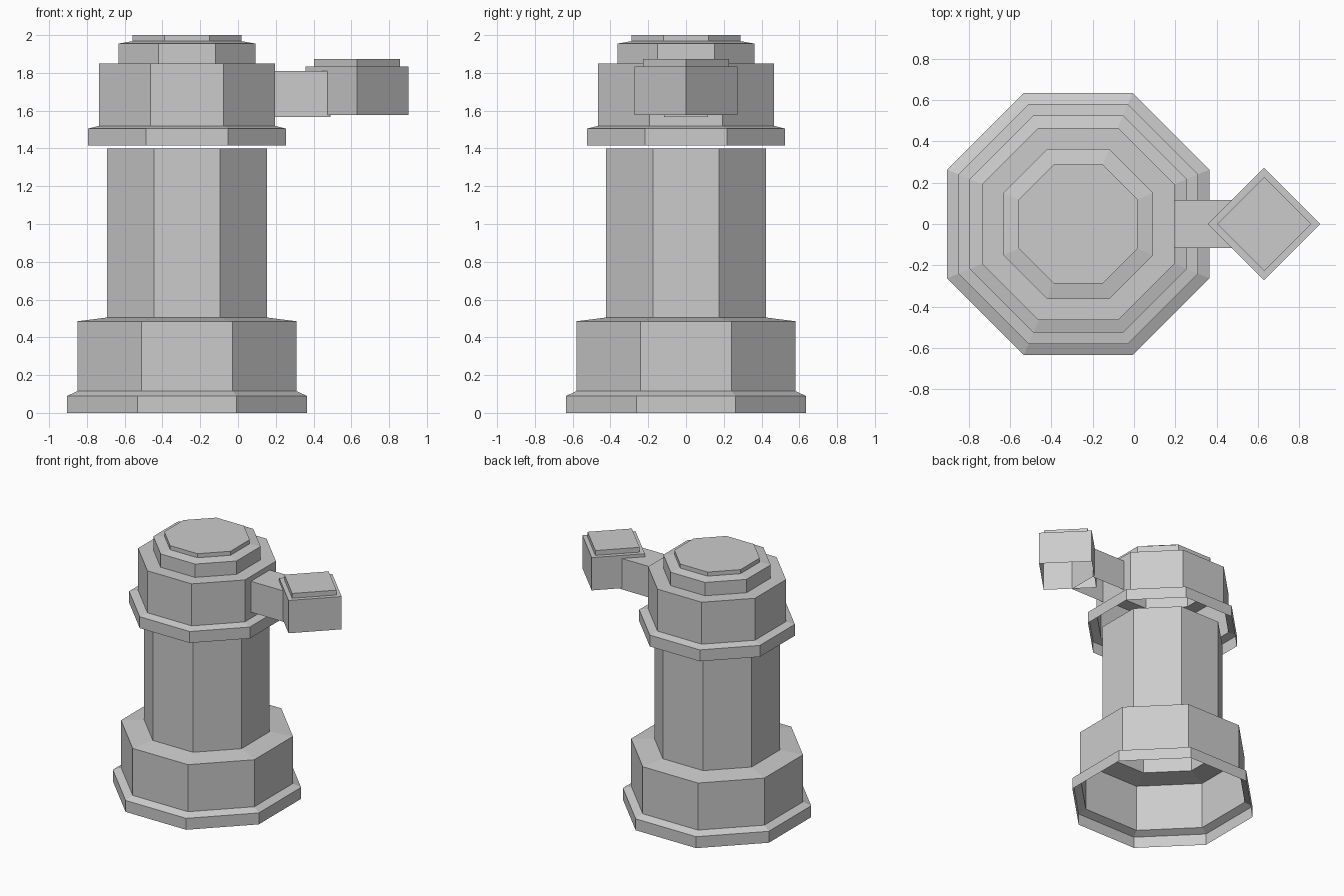
import bpy, bmesh, math
from mathutils import Vector

if "Cube" in bpy.data.objects:
    bpy.data.objects.remove(bpy.data.objects["Cube"], do_unlink=True)

GREY = (0.6, 0.6, 0.6, 1.0)
grey = bpy.data.materials.new("plain_grey")
grey.use_nodes = True
grey.diffuse_color = GREY
grey.node_tree.nodes["Principled BSDF"].inputs["Base Color"].default_value = GREY

BODY_X = -0.27
BOX_X = 0.63


def finish(name, bm):
    mesh = bpy.data.meshes.new(name)
    bm.to_mesh(mesh)
    bm.free()
    mesh.materials.append(grey)
    obj = bpy.data.objects.new(name, mesh)
    bpy.context.collection.objects.link(obj)
    return obj


def shell(name, x, sides, turn, profile, cap=False):
    """Faceted shell, open below, from (apothem, height) rings."""
    bm = bmesh.new()
    rings = []
    for apothem, z in profile:
        r = apothem / math.cos(math.pi / sides)
        angles = [turn + math.tau * i / sides for i in range(sides)]
        rings.append([bm.verts.new((x + r * math.cos(a), r * math.sin(a), z)) for a in angles])
    for low, high in zip(rings, rings[1:]):
        for i in range(sides):
            j = (i + 1) % sides
            bm.faces.new((low[i], low[j], high[j], high[i]))
    if cap:
        bm.faces.new(rings[-1])
    return finish(name, bm)


def open_box(name, low, high):
    """Box without its underside."""
    low, high = Vector(low), Vector(high)
    bm = bmesh.new()
    bmesh.ops.create_cube(bm, size=1)
    bmesh.ops.scale(bm, vec=high - low, verts=bm.verts)
    bmesh.ops.translate(bm, vec=(low + high) / 2, verts=bm.verts)
    bm.normal_update()
    under = [f for f in bm.faces if f.normal.z < -0.5]
    bmesh.ops.delete(bm, geom=under, context='FACES')
    return finish(name, bm)


EIGHTH = math.pi / 8

# Stepped base running into the column
shell("base_and_column", BODY_X, 8, EIGHTH,
      [(0.635, 0), (0.635, 0.09), (0.58, 0.115), (0.58, 0.485),
       (0.423, 0.505), (0.423, 1.4)])

# Collar, head and stepped lid, floating just above the column
shell("head", BODY_X, 8, EIGHTH,
      [(0.525, 1.415), (0.525, 1.505), (0.465, 1.52), (0.465, 1.85),
       (0.362, 1.85), (0.362, 1.955), (0.288, 1.968), (0.288, 2.0)], cap=True)

# Side arm
open_box("arm", (BODY_X + 0.465, -0.117, 1.567), (0.49, 0.117, 1.81))

# Diamond-turned box with a raised lid
diamond = math.cos(math.pi / 4)
shell("end_box", BOX_X, 4, 0,
      [(0.272 * diamond, 1.577), (0.272 * diamond, 1.835),
       (0.227 * diamond, 1.835), (0.227 * diamond, 1.873)], cap=True)
